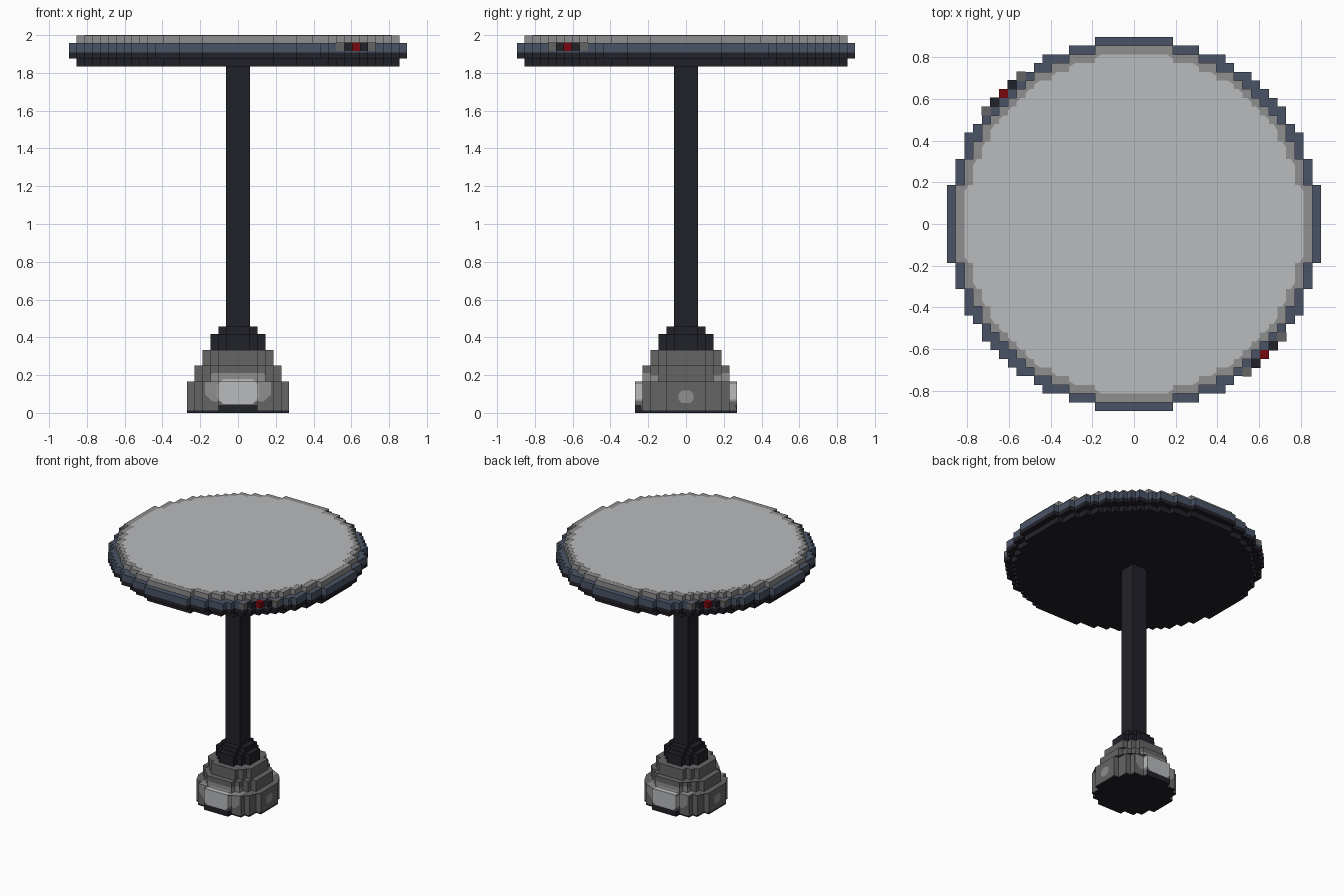
import bpy, bmesh, math
from mathutils import Vector

V = 2 / 48  # block size

if "Cube" in bpy.data.objects:
    bpy.data.objects.remove(bpy.data.objects["Cube"], do_unlink=True)


def material(name, r, g, b):
    lin = [((c / 255 + 0.055) / 1.055) ** 2.4 if c > 10 else c / 255 / 12.92 for c in (r, g, b)]
    m = bpy.data.materials.new(name)
    m.use_nodes = True
    m.diffuse_color = (*lin, 1)
    m.node_tree.nodes["Principled BSDF"].inputs["Base Color"].default_value = (*lin, 1)
    return m


LIGHT = material("light grey", 186, 187, 189)
RIM = material("rim grey", 142, 142, 142)
MID = material("mid grey", 101, 101, 101)
DARK = material("near black", 33, 33, 41)
BLUE = material("slate blue", 74, 84, 103)
RED = material("button red", 118, 8, 13)


def stepped_circle(n):
    """Outline of a blocky disc, 2n+1 blocks wide, without collinear points."""
    h = {i: math.floor(math.sqrt((n + 0.5) ** 2 - i * i)) + 0.5 for i in range(-n, n + 1)}
    half = [(i + s, h[i]) for i in range(n, -n - 1, -1) for s in (0.5, -0.5)]
    pts = [Vector(p) * V for p in half + [(-x, -y) for x, y in half]]
    out = []
    for i, p in enumerate(pts):
        if (p - pts[i - 1]).length < 1e-6:
            continue
        out.append(p)
    return [p for i, p in enumerate(out)
            if abs((p - out[i - 1]).normalized().cross((out[(i + 1) % len(out)] - p).normalized())) > 0.1]


def chamfer(pts, size):
    """Cut the outward corners of an outline."""
    out = []
    for i, p in enumerate(pts):
        a, b = pts[i - 1] - p, pts[(i + 1) % len(pts)] - p
        if a.cross(b) < 0:
            out += [p + e.normalized() * min(size, 0.48 * e.length) for e in (a, b)]
        else:
            out.append(p)
    return out


def add_prism(bm, pts, z0, z1):
    low = [bm.verts.new((p.x, p.y, z0)) for p in pts]
    top = [bm.verts.new((p.x, p.y, z1)) for p in pts]
    bm.faces.new(low[::-1])
    bm.faces.new(top)
    for i in range(len(pts)):
        j = (i + 1) % len(pts)
        bm.faces.new((low[i], low[j], top[j], top[i]))


def finish(name, bm, *mats):
    bmesh.ops.recalc_face_normals(bm, faces=bm.faces[:])
    me = bpy.data.meshes.new(name)
    bm.to_mesh(me)
    bm.free()
    for m in mats:
        me.materials.append(m)
    ob = bpy.data.objects.new(name, me)
    bpy.context.collection.objects.link(ob)
    return ob


def prism(name, pts, z0, z1, mat):
    bm = bmesh.new()
    add_prism(bm, pts, z0, z1)
    return finish(name, bm, mat)


def block(name, x, y, z, mat, size=V + 0.003):
    bm = bmesh.new()
    bmesh.ops.create_cube(bm, size=size)
    bmesh.ops.translate(bm, verts=bm.verts[:], vec=(x, y, z))
    return finish(name, bm, mat)


# Table top: dark underside, blue band, grey rim and light surface
prism("top_underside", stepped_circle(20), 44 * V, 45 * V, DARK)
prism("top_lower_band", stepped_circle(21), 45 * V, 1.907, DARK)
prism("top_blue_band", stepped_circle(21), 1.907, 47 * V, BLUE)
prism("top_rim", stepped_circle(20), 47 * V, 1.999, RIM)
prism("top_surface", chamfer(stepped_circle(19), 0.03), 1.998, 2.0, LIGHT)

# Two red buttons on opposite corners, each framed by dark and grey blocks
for side, sgn in (("front", 1), ("back", -1)):
    for k, label, mat in ((0, "button", RED), (1, "button_frame", DARK), (2, "button_end", MID)):
        for s in {k, -k}:
            block(f"{side}_{label}_{s + 2}", sgn * (15 + s) * V, sgn * (s - 15) * V, 46.5 * V, mat)

# Post and dark collar
square = [Vector((x * V, y * V)) for x, y in ((-1.5, -1.5), (1.5, -1.5), (1.5, 1.5), (-1.5, 1.5))]
prism("post", square, 10 * V, 44 * V, DARK)
prism("collar_lower", stepped_circle(3), 8 * V, 10 * V, DARK)
prism("collar_upper", stepped_circle(2), 10 * V, 11 * V, DARK)

# Stepped foot with octagonal patches cut into its faces
# patch: axis, centre height, half width, half height, diagonal limit, min depth, material slot
PATCHES = ((0, 0.135, 0.175, 0.075, 0.21, 0.15, 1),
           (0, 0.113, 0.108, 0.067, 0.145, 0.15, 2),
           (1, 0.085, 0.040, 0.033, 0.055, 0.25, 1))
bm = bmesh.new()
for n, z0, z1 in ((6, 0, 4), (5, 4, 6), (4, 6, 8)):
    add_prism(bm, stepped_circle(n), z0 * V, z1 * V)
bmesh.ops.triangulate(bm, faces=bm.faces[:])


def cut(co, no):
    bmesh.ops.bisect_plane(bm, geom=bm.verts[:] + bm.edges[:] + bm.faces[:],
                           dist=1e-6, plane_co=co, plane_no=no)


for axis, zc, w, h, diag, depth, slot in PATCHES:
    u = Vector((1, 0, 0)) if axis == 0 else Vector((0, 1, 0))
    up, centre = Vector((0, 0, 1)), Vector((0, 0, zc))
    for s in (1, -1):
        cut(centre + u * w * s, u)
        cut(centre + up * h * s, up)
        for t in (1, -1):
            cut(centre + u * diag * s, u * s + up * t)
for z in (0.012, 0.042):
    cut((0, 0, z), (0, 0, 1))
for y in (0.19, -0.19):
    cut((0, y, 0), (0, 1, 0))

bm.normal_update()
for f in bm.faces:
    c = f.calc_center_median()
    for axis, zc, w, h, diag, depth, slot in PATCHES:
        a, b = abs(c[axis]), abs(c.z - zc)
        if a < w and b < h and a + b < diag and abs(c[1 - axis]) > depth:
            f.material_index = slot
    # dark sole, with a taller dark lip on the front and back
    if c.z < 0.012 or (c.z < 0.042 and abs(c.x) < 0.108 and abs(c.y) > 0.25):
        f.material_index = 3
finish("foot", bm, MID, RIM, LIGHT, DARK)
